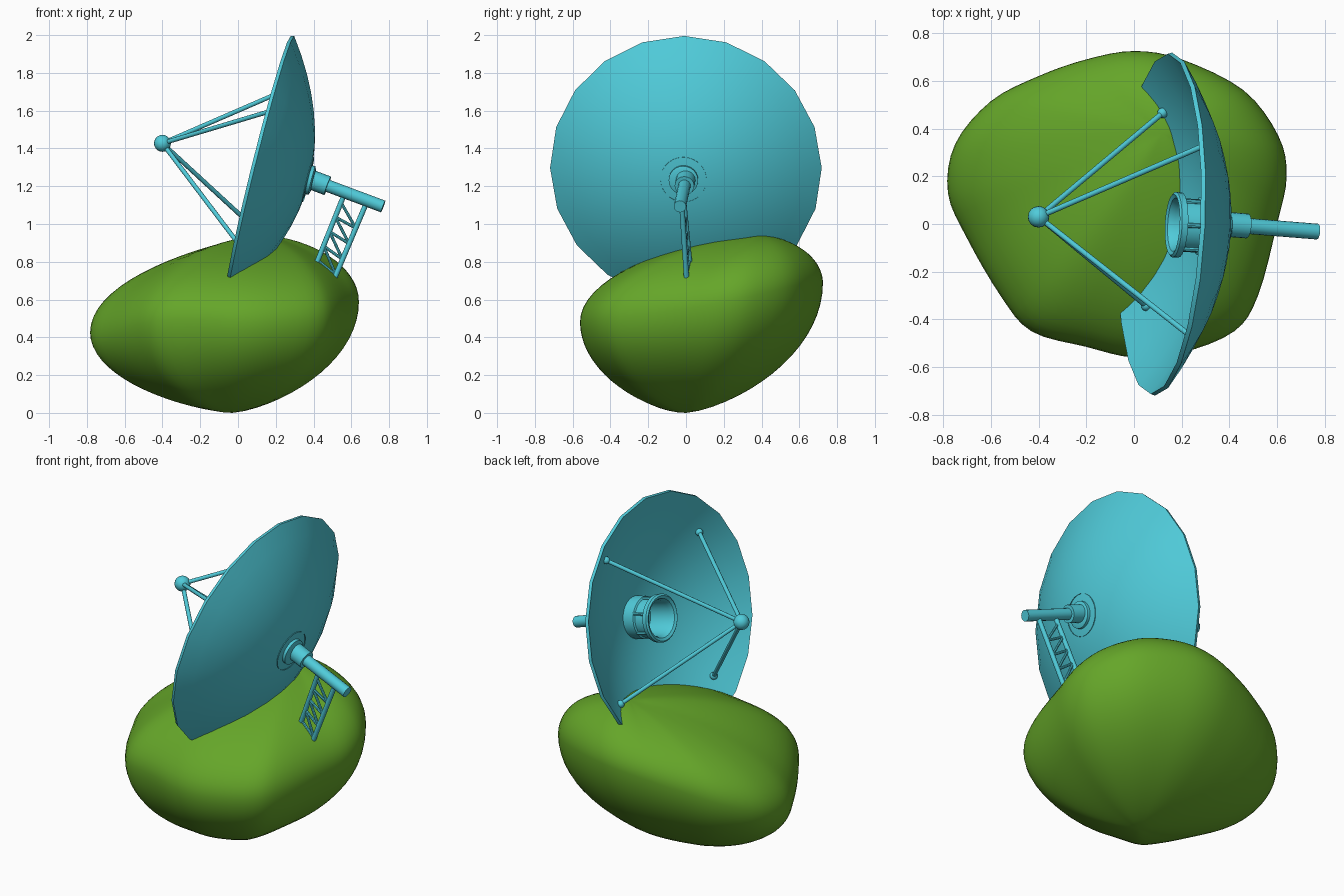
import bpy, bmesh, math
from mathutils import Vector, Matrix

if "Cube" in bpy.data.objects:
    bpy.data.objects.remove(bpy.data.objects["Cube"])

def material(name, rgb):
    m = bpy.data.materials.new(name)
    m.diffuse_color = (*rgb, 1)
    m.use_nodes = True
    m.node_tree.nodes["Principled BSDF"].inputs["Base Color"].default_value = m.diffuse_color
    return m

GREEN = material("rock_green", (0.13, 0.38, 0.022))
CYAN = material("dish_cyan", (0.08, 0.60, 0.70))

def finish(name, bm, mat, angle=35):
    bmesh.ops.remove_doubles(bm, verts=bm.verts, dist=1e-5)
    bmesh.ops.recalc_face_normals(bm, faces=bm.faces)
    me = bpy.data.meshes.new(name)
    bm.to_mesh(me)
    bm.free()
    me.materials.append(mat)
    ob = bpy.data.objects.new(name, me)
    bpy.context.collection.objects.link(ob)
    bpy.ops.object.select_all(action='DESELECT')
    ob.select_set(True)
    bpy.context.view_layer.objects.active = ob
    bpy.ops.object.shade_smooth_by_angle(angle=math.radians(angle))
    return ob

def skin(bm, rings, closed=False):
    """Bridge equal-length closed rings of points with quads."""
    vs = [[bm.verts.new(p) for p in r] for r in rings]
    n = len(vs[0])
    for i in range(len(vs) if closed else len(vs) - 1):
        a, b = vs[i], vs[(i + 1) % len(vs)]
        for j in range(n):
            bm.faces.new((a[j], a[(j + 1) % n], b[(j + 1) % n], b[j]))

def lathe(name, profile, segs, mat, matrix, closed=False):
    bm = bmesh.new()
    angs = [2 * math.pi * k / segs for k in range(segs)]
    rings = [[matrix @ Vector((r * math.cos(a), r * math.sin(a), z)) for a in angs]
             for r, z in profile]
    skin(bm, rings, closed)
    # collapse rings that lie on the axis
    bmesh.ops.dissolve_degenerate(bm, dist=1e-5, edges=bm.edges)
    return finish(name, bm, mat)

def rod(name, a, b, r, segs=10):
    a, b = Vector(a), Vector(b)
    rot = (b - a).to_track_quat('Z', 'Y').to_matrix().to_4x4()
    bm = bmesh.new()
    bmesh.ops.create_cone(bm, cap_ends=True, segments=segs, radius1=r, radius2=r,
                          depth=(b - a).length,
                          matrix=Matrix.Translation((a + b) / 2) @ rot)
    return finish(name, bm, CYAN, 40)

def ball(name, c, r):
    bm = bmesh.new()
    bmesh.ops.create_uvsphere(bm, u_segments=16, v_segments=10, radius=r,
                              matrix=Matrix.Translation(c))
    return finish(name, bm, CYAN, 60)

# Rock: plan outline swept up to an offset crown and down to a rounded foot
outline = [(-.78, .13), (-.75, .335), (-.6, .515), (-.4, .62), (-.2, .69), (0, .725),
           (.2, .69), (.46, .56), (.605, .37), (.64, .2), (.6, 0), (.52, -.3),
           (.42, -.45), (.2, -.54), (0, -.56), (-.2, -.515), (-.43, -.45),
           (-.56, -.3), (-.7, -.06)]
pts = [Vector(p) for p in outline]
rim = []
for i in range(len(pts)):
    p0, p1, p2, p3 = (pts[(i + k) % len(pts)] for k in (-1, 0, 1, 2))
    for k in range(4):
        t = k / 4
        rim.append(0.5 * (2 * p1 + (p2 - p0) * t + (2 * p0 - 5 * p1 + 4 * p2 - p3) * t * t
                          + (3 * p1 - p0 - 3 * p2 + p3) * t ** 3))

def rock_point(o, s, pole, up):
    d = (o - Vector((.12, .38))).normalized()
    corner = max(0, -.55 * d.x - .83 * d.y) ** 12    # raised shoulder
    belt = (.52 + .1 * o.x + .16 * o.y + .1 * o.y ** 2 - .08 * o.x ** 2 + .08 * corner)
    if up:
        n = (1.5 + .5 * max(0, .6 * d.x + .8 * d.y) + .15 * corner
             - .25 * max(0, -d.x) ** 4)
    else:
        n = 1.45 + .45 * corner
    f = math.sqrt(max(0, 1 - s ** n))
    return Vector((pole[0] + (o.x - pole[0]) * s, pole[1] + (o.y - pole[1]) * s,
                   belt + (pole[2] - belt) * f))

N = 16
steps = [math.sin(math.pi / 2 * k / N) for k in range(N + 1)]
rings = [[rock_point(o, s, (.12, .38, .94), True) for o in rim] for s in steps]
rings += [[rock_point(o, s, (-.03, 0, 0), False) for o in rim] for s in steps[-2::-1]]
bm = bmesh.new()
skin(bm, rings)
finish("rock", bm, GREEN, 80)

# Dish frame: local z is the direction the dish faces, local y is up its face
tilt = math.radians(14)
u = -Vector((.05, 1, 0)).normalized()
w = Vector((-math.cos(tilt), .05 * math.cos(tilt), math.sin(tilt))).normalized()
v = w.cross(u)
F = Matrix((u, v, w)).transposed().to_4x4()
F.translation = (.112, 0, 1.30)

# Twenty-sided reflector with a thin rim
K = 8
outer = [(.72 * k / K, -.012 - .262 * (1 - (k / K) ** 2)) for k in range(K + 1)]
inner = [(.714 * k / K, .006 - .252 * (1 - (k / K) ** 2)) for k in range(K, -1, -1)]
lathe("dish", outer + inner, 20, CYAN, F)

# Open horn in the middle of the dish
lathe("horn", [(.122, -.27), (.122, -.165), (.112, -.16), (.112, -.09), (.136, -.085),
               (.138, -.058), (.128, -.05), (.112, -.058), (.102, -.085), (.098, -.22),
               (0, -.22)], 28, CYAN, F)
for k in range(6):
    a = math.pi / 3 * k + math.pi / 6
    c, s = .115 * math.cos(a), .115 * math.sin(a)
    rod("horn_rib", F @ Vector((c, s, -.17)), F @ Vector((c, s, -.08)), .01, 8)

# Feed ball on four struts
feed = Vector((-.40, .03, 1.427))
ball("feed_ball", feed, .045)
a, b = .345, .465
for x, y in ((-a, b), (b, a), (a, -b), (-b, -a)):
    end = F @ Vector((x, y, -.07))
    rod("feed_strut", feed, end, .012)
    ball("strut_joint", end, .022)

# Rear mount: flange, collar and pipe
back = Vector((.395, -.002, 1.232))
pipe_dir = Vector((.375, -.03, -.14)).normalized()
lathe("mount_flange", [(0, -.255), (.078, -.255), (.078, -.288), (.06, -.295), (0, -.295)],
      24, CYAN, F)
rod("mount_collar", back - pipe_dir * .05, back + pipe_dir * .085, .052, 20)
rod("mount_pipe", back, back + pipe_dir * .40, .033, 16)

# Lattice leg from the pipe into the rock
A0, A1 = Vector((.56, -.015, 1.15)), Vector((.415, .02, .79))
B0, B1 = Vector((.675, -.022, 1.10)), Vector((.51, .003, .71))
for p, q in ((A0, A1), (B0, B1)):
    rod("leg_rail", p, q + (q - p) * .03, .014)
P = 4
for k in range(P):
    t0, t1 = .1 + .85 * k / P, .1 + .85 * (k + 1) / P
    rod("leg_rung", A0.lerp(A1, t1), B0.lerp(B1, t1), .008, 8)
    rod("leg_brace", A0.lerp(A1, t0), B0.lerp(B1, t1), .008, 8)
